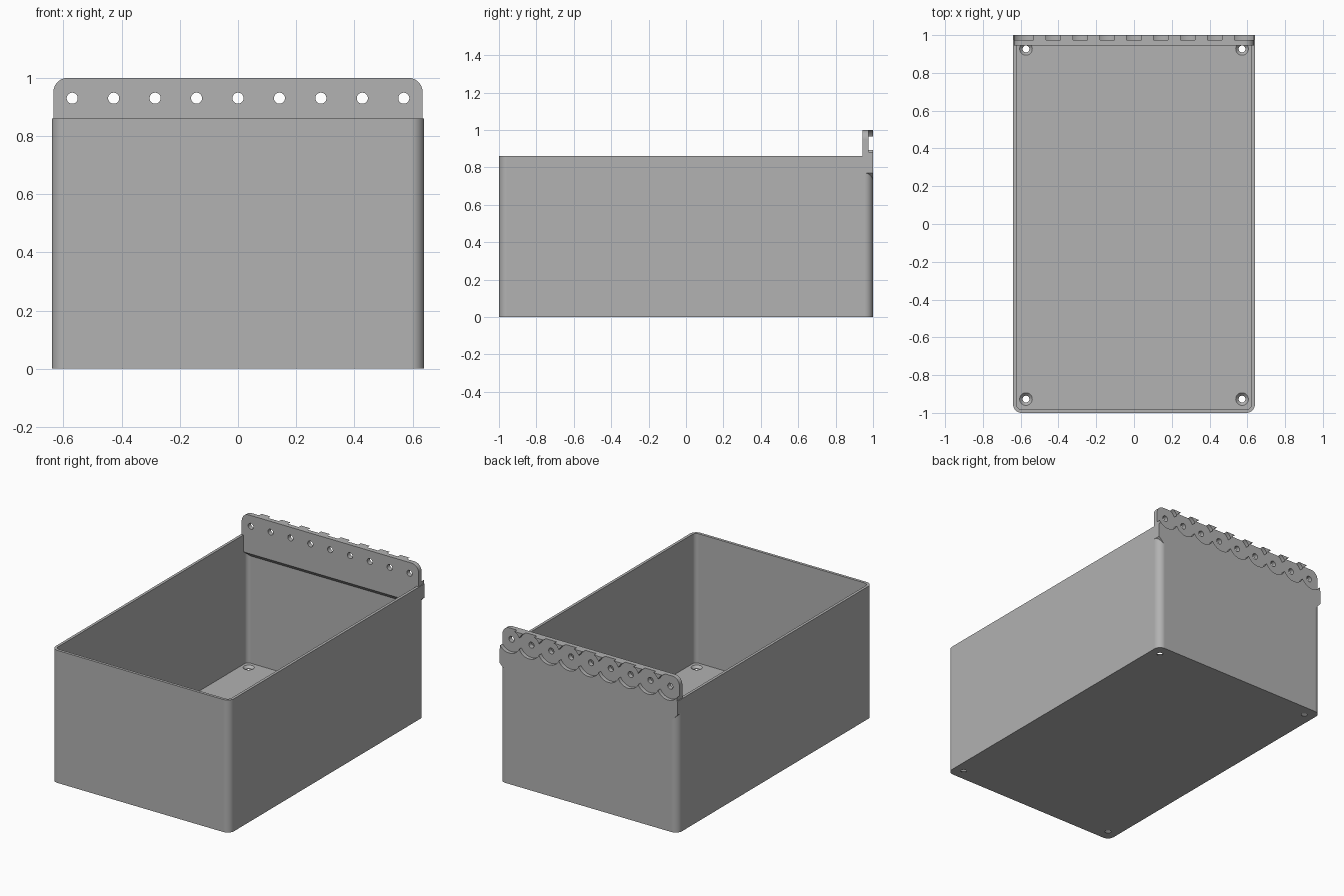
import bpy
import bmesh
import math
from mathutils import Vector

if "Cube" in bpy.data.objects:
    bpy.data.objects.remove(bpy.data.objects["Cube"], do_unlink=True)

HALF_W, HALF_L, RIM_Z = 0.64, 1.0, 0.86
WALL, FLOOR, RADIUS = 0.018, 0.02, 0.045
PLATE_IN, PLATE_MID, PIN_Z = 0.945, 0.975, 0.93

grey = bpy.data.materials.new("plain_grey")
grey.use_nodes = True
grey.diffuse_color = (0.445, 0.445, 0.445, 1)
grey.node_tree.nodes["Principled BSDF"].inputs["Base Color"].default_value = grey.diffuse_color


def prism(name, points, offset):
    """Extrude a flat outline of 3D points along an offset."""
    bm = bmesh.new()
    face = bm.faces.new([bm.verts.new(p) for p in points])
    new = bmesh.ops.extrude_face_region(bm, geom=[face])["geom"]
    bmesh.ops.translate(bm, vec=Vector(offset),
                        verts=[g for g in new if isinstance(g, bmesh.types.BMVert)])
    bmesh.ops.recalc_face_normals(bm, faces=bm.faces)
    return finish(name, bm)


def cylinder(bm, centre, axis, r1, r2, depth, sides=48):
    """Add a closed cylinder or cone centred on a point."""
    rot = Vector((0, 0, 1)).rotation_difference(Vector(axis)).to_matrix().to_4x4()
    rot.translation = Vector(centre)
    bmesh.ops.create_cone(bm, cap_ends=True, segments=sides, radius1=r1,
                          radius2=r2, depth=depth, matrix=rot)


def finish(name, bm):
    mesh = bpy.data.meshes.new(name)
    bm.to_mesh(mesh)
    bm.free()
    mesh.materials.append(grey)
    obj = bpy.data.objects.new(name, mesh)
    bpy.context.collection.objects.link(obj)
    return obj


def arc(cx, cy, r, start, steps=10):
    """Quarter arc starting at an angle in degrees."""
    return [(cx + r * math.cos(math.radians(start + 90 * i / steps)),
             cy + r * math.sin(math.radians(start + 90 * i / steps)))
            for i in range(steps + 1)]


def rounded_rect(w, l, r, z):
    pts = []
    for k, (sx, sy) in enumerate([(1, 1), (-1, 1), (-1, -1), (1, -1)]):
        pts += arc(sx * (w - r), sy * (l - r), r, 90 * k)
    return [(x, y, z) for x, y in pts]


def combine(obj, other, operation):
    """Apply a boolean and remove the helper."""
    mod = obj.modifiers.new(operation, 'BOOLEAN')
    mod.operation, mod.solver, mod.object = operation, 'EXACT', other
    mod.use_self = True
    bpy.ops.object.select_all(action='DESELECT')
    bpy.context.view_layer.objects.active = obj
    obj.select_set(True)
    bpy.ops.object.modifier_apply(modifier=mod.name)
    bpy.data.objects.remove(other, do_unlink=True)


# Open box with rounded corners
box = prism("storage_box", rounded_rect(HALF_W, HALF_L, RADIUS, 0), (0, 0, RIM_Z))
cavity = prism("cavity_cutter", rounded_rect(HALF_W - WALL, HALF_L - WALL, RADIUS - WALL, FLOOR),
               (0, 0, RIM_Z))
combine(box, cavity, 'DIFFERENCE')

# Hinge plate: rounded top, square shoulders, tapered lower corners
side = [(0.59, 0.72), (HALF_W, 0.77), (HALF_W, RIM_Z), (0.635, RIM_Z)]
side += arc(0.585, 0.95, 0.05, 0)
outline = side + [(-x, z) for x, z in reversed(side)]
plate = prism("hinge_plate", [(x, PLATE_IN, z) for x, z in outline],
              (0, HALF_L - PLATE_IN, 0))

# Sloped underside inside the box
wedge = [(0.93, 0.765), (0.93, 0.6), (0.985, 0.6), (0.985, 0.71)]
combine(plate, prism("slope_cutter", [(-1, y, z) for y, z in wedge], (2, 0, 0)), 'DIFFERENCE')
combine(box, plate, 'UNION')

# Nine pin holes, each in a round recess on the back
pins = [(i - 4) * 0.1425 for i in range(9)]
for x in pins:
    bm = bmesh.new()
    cylinder(bm, (x, PLATE_MID + 0.05, PIN_Z), (0, 1, 0), 0.08, 0.08, 0.1)
    combine(box, finish("recess_cutter", bm), 'DIFFERENCE')
bm = bmesh.new()
for x in pins:
    cylinder(bm, (x, PLATE_IN, PIN_Z), (0, 1, 0), 0.019, 0.019, 0.2, 32)
combine(box, finish("pin_cutter", bm), 'DIFFERENCE')

# Countersunk screw holes in the floor
for profile in ((0.018, 0.018, 0, 0.1), (0.018, 0.036, 0.0135, 0.018)):
    r1, r2, z, depth = profile
    bm = bmesh.new()
    for sx in (-1, 1):
        for sy in (-1, 1):
            cylinder(bm, (sx * 0.572, sy * 0.927, z), (0, 0, 1), r1, r2, depth, 32)
    combine(box, finish("screw_cutter", bm), 'DIFFERENCE')

# Smooth rounded corners, flat walls
bpy.context.view_layer.objects.active = box
box.select_set(True)
bpy.ops.object.shade_smooth_by_angle(angle=math.radians(30))
weighted = box.modifiers.new("even_shading", 'WEIGHTED_NORMAL')
weighted.keep_sharp = True
